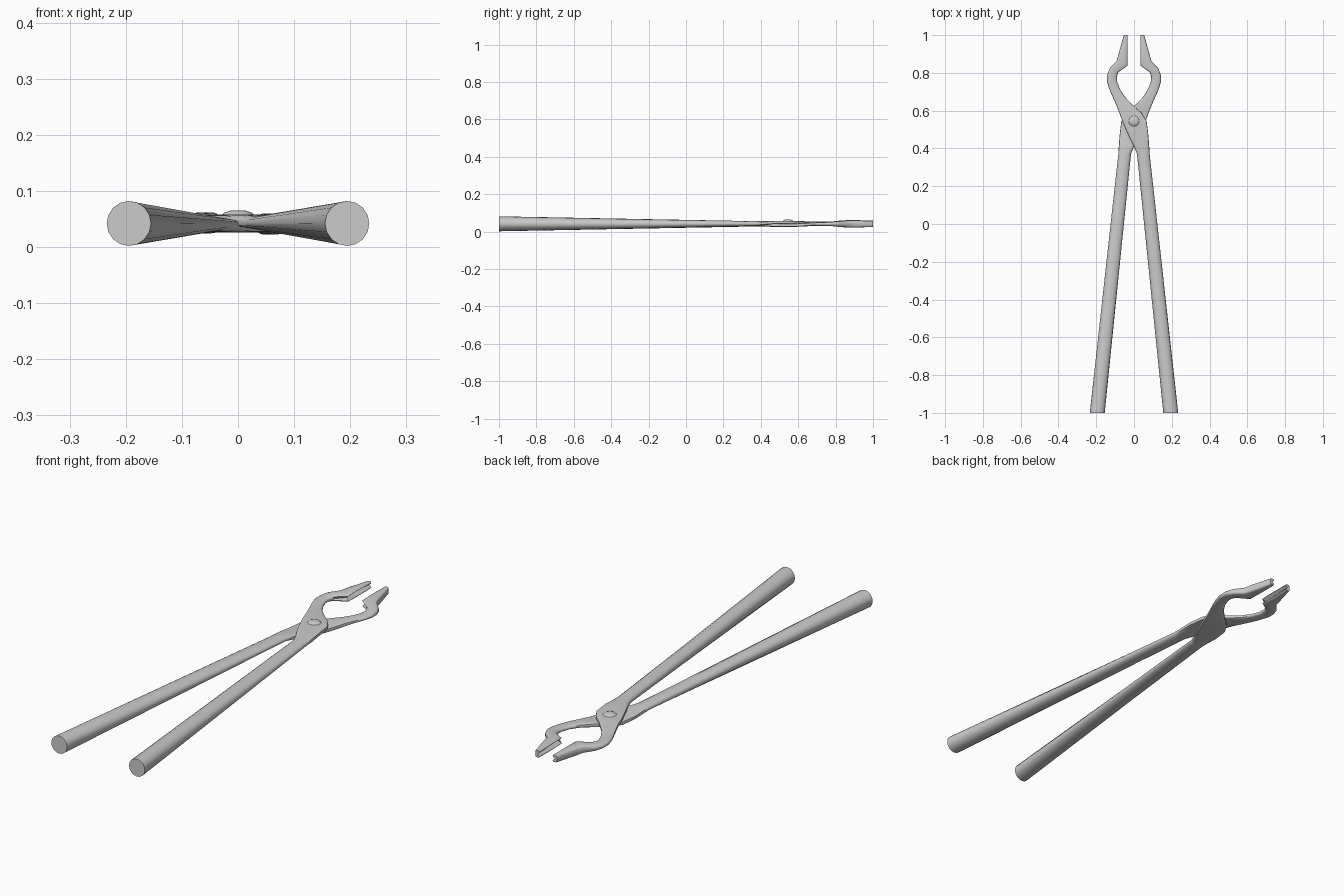
import bpy, bmesh
from math import cos, sin, pi, copysign

if "Cube" in bpy.data.objects:
    bpy.data.objects.remove(bpy.data.objects["Cube"])

N = 16        # sides of every cross-section
ZC = 0.042    # mid height of the tool

# Stations along one half, handle end to jaw tip:
# left x, left y, right x, right y, bottom z, top z, squareness, groove depth
STATIONS = [
    (0.155, -1.0, 0.234, -1.0, 0.002, 0.082, 2, 0),
    (0.016, 0.37, 0.083, 0.37, 0.030, 0.056, 2.2, 0),
    (0.000, 0.41, 0.080, 0.42, 0.033, 0.057, 3, 0),
    (-0.025, 0.46, 0.076, 0.47, 0.041, 0.058, 7, 0),
    (-0.064, 0.55, 0.067, 0.545, 0.041, 0.058, 8, 0),
    (-0.078, 0.59, 0.038, 0.59, 0.040, 0.058, 7, 0),
    (-0.092, 0.625, -0.005, 0.628, 0.037, 0.056, 5, 0),
    (-0.112, 0.67, -0.050, 0.675, 0.034, 0.054, 3, 0),
    (-0.130, 0.71, -0.075, 0.715, 0.034, 0.053, 2.5, 0),
    (-0.143, 0.755, -0.090, 0.755, 0.033, 0.054, 2.5, 0),
    (-0.142, 0.79, -0.091, 0.780, 0.031, 0.055, 2.5, 0),
    (-0.128, 0.825, -0.083, 0.803, 0.029, 0.058, 3, 0),
    (-0.092, 0.863, -0.033, 0.838, 0.025, 0.061, 4, 0.5),
    (-0.082, 0.90, -0.033, 0.90, 0.024, 0.062, 4, 0.9),
    (-0.054, 1.0, -0.033, 1.0, 0.027, 0.059, 4, 0.9),
]


def power(v, p):
    return copysign(abs(v) ** (2 / p), v) if abs(v) > 1e-6 else 0.0


def section(bm, lx, ly, rx, ry, z0, z1, p, groove):
    """Ring of points between a left and a right edge point."""
    ring = []
    for i in range(N):
        a = 2 * pi * i / N
        u, v = power(cos(a), p), power(sin(a), p)
        if i == 0:
            u -= groove
        t = (u + 1) / 2
        ring.append(bm.verts.new((lx + (rx - lx) * t, ly + (ry - ly) * t,
                                  (z0 + z1) / 2 + v * (z1 - z0) / 2)))
    return ring


def finish(bm, name, angle):
    bmesh.ops.recalc_face_normals(bm, faces=bm.faces[:])
    mesh = bpy.data.meshes.new(name)
    bm.to_mesh(mesh)
    bm.free()
    ob = bpy.data.objects.new(name, mesh)
    bpy.context.collection.objects.link(ob)
    bpy.ops.object.select_all(action='DESELECT')
    ob.select_set(True)
    bpy.context.view_layer.objects.active = ob
    bpy.ops.object.shade_smooth_by_angle(angle=angle)
    return ob


def tong_half(name, flip):
    bm = bmesh.new()
    rings = [section(bm, *s) for s in STATIONS]
    for a, b in zip(rings, rings[1:]):
        for i in range(N):
            j = (i + 1) % N
            bm.faces.new((a[i], a[j], b[j], b[i]))
    bm.faces.new(rings[0])
    bm.faces.new(rings[-1])
    # the other half is this one turned over about the long axis
    if flip:
        for v in bm.verts:
            v.co.x, v.co.z = -v.co.x, 2 * ZC - v.co.z
    return finish(bm, name, 0.7)


# Two interlocking halves: handle, flat joint, bow and grooved jaw
tong_half("upper_half", False)
tong_half("lower_half", True)

# Domed rivet head with its shank through the joint
bm = bmesh.new()
profile = [(0.029, 0.030), (0.029, 0.057), (0.025, 0.061), (0.015, 0.0645), (0.006, 0.0655)]
rings = [[bm.verts.new((r * cos(2 * pi * i / N), 0.545 + r * sin(2 * pi * i / N), z))
          for i in range(N)] for r, z in profile]
for a, b in zip(rings, rings[1:]):
    for i in range(N):
        j = (i + 1) % N
        bm.faces.new((a[i], a[j], b[j], b[i]))
bm.faces.new(rings[0])
bm.faces.new(rings[-1])
finish(bm, "rivet", 0.7)
